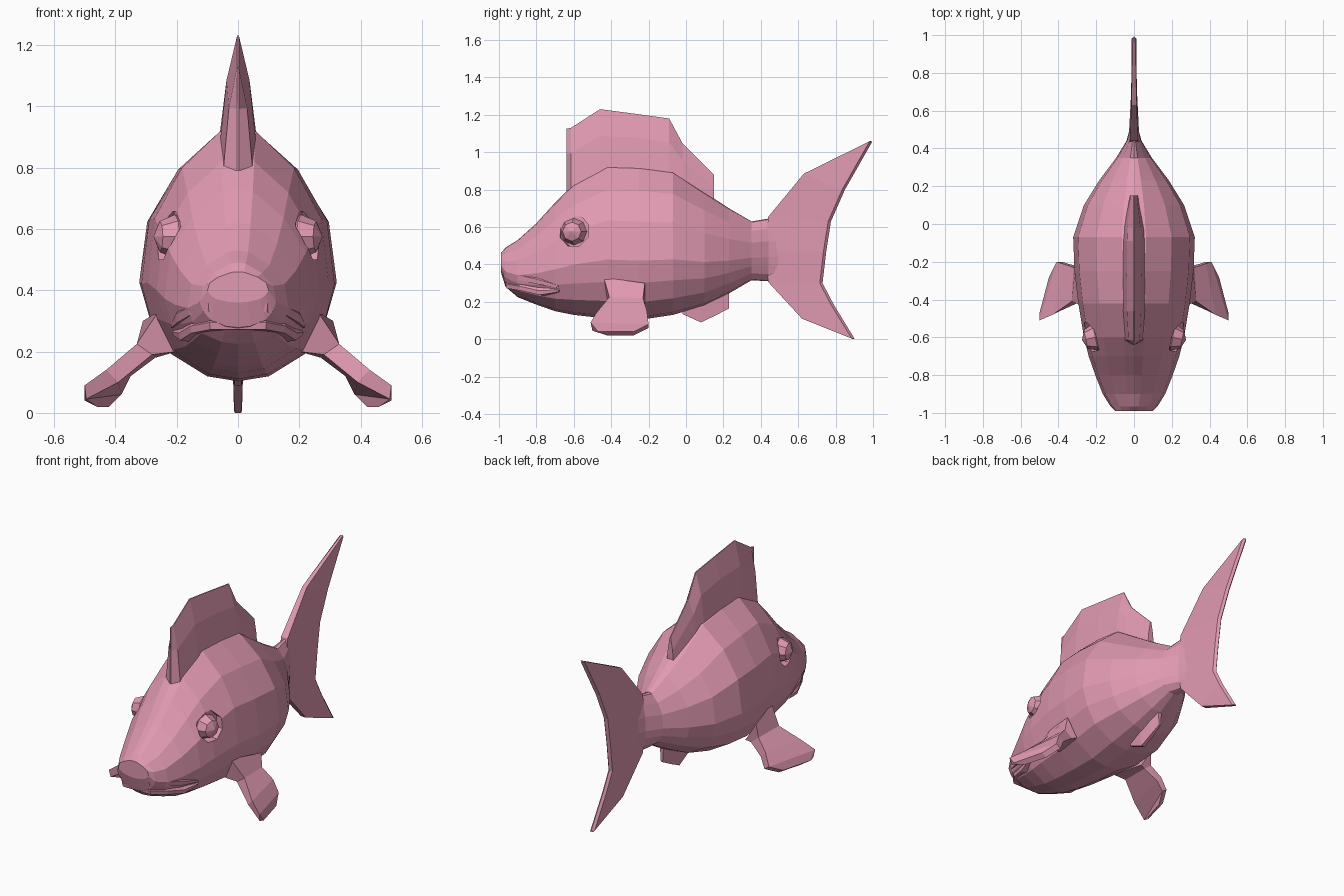
import bpy, bmesh, math
from mathutils import Vector, Matrix

if "Cube" in bpy.data.objects:
    bpy.data.objects.remove(bpy.data.objects["Cube"])

pink = bpy.data.materials.new("pink")
pink.diffuse_color = (0.75, 0.32, 0.44, 1)
pink.use_nodes = True
pink.node_tree.nodes["Principled BSDF"].inputs["Base Color"].default_value = pink.diffuse_color


def add_object(name, bm):
    bmesh.ops.remove_doubles(bm, verts=bm.verts, dist=0.0005)
    bmesh.ops.recalc_face_normals(bm, faces=bm.faces)
    me = bpy.data.meshes.new(name)
    bm.to_mesh(me)
    bm.free()
    me.materials.append(pink)
    ob = bpy.data.objects.new(name, me)
    bpy.context.collection.objects.link(ob)
    return ob


def loft(name, rings):
    """Join closed rings of equal length and cap both ends."""
    bm = bmesh.new()
    rows = [[bm.verts.new(p) for p in r] for r in rings]
    n = len(rows[0])
    for a, b in zip(rows, rows[1:]):
        for i in range(n):
            j = (i + 1) % n
            bm.faces.new((a[i], a[j], b[j], b[i]))
    bm.faces.new(rows[0])
    bm.faces.new(rows[-1])
    return add_object(name, bm)


def mirrored(name, rings):
    for side, s in (("right", 1), ("left", -1)):
        loft(side + "_" + name, [[(s * x, y, z) for x, y, z in r] for r in rings])


# Body: egg-shaped section (width, height fraction) swept along y
half = [(0, 0), (.32, .02), (.72, .115), (.9, .24), (1, .385),
        (.92, .64), (.62, .84), (.2, .985), (0, 1)]
section = half + [(-w, t) for w, t in half[-2:0:-1]]
# y, top, bottom, half width
stations = [(-.99, .46, .36, .10), (-.965, .49, .28, .125), (-.9, .53, .225, .165),
            (-.8, .62, .185, .205), (-.7, .73, .15, .24), (-.6, .83, .13, .265),
            (-.42, .93, .11, .295), (-.25, .925, .103, .315), (-.07, .90, .13, .322),
            (.1, .785, .18, .265), (.23, .70, .245, .185), (.35, .63, .315, .095),
            (.44, .645, .31, .04), (.52, .62, .33, .018)]
body = loft("body", [[(w * u, y, lo + t * (hi - lo)) for u, t in section]
                     for y, hi, lo, w in stations])

# Eyes: shallow eight-sided sockets with faceted balls
for s in (1, -1):
    side = "right" if s > 0 else "left"
    turn = Matrix.Rotation(math.pi / 2, 4, 'Y')
    tilt = Matrix.Rotation(-s * .2, 4, 'Z')
    place = Matrix.Translation((s * .25, -.6, .578)) @ tilt
    bm = bmesh.new()
    bmesh.ops.create_cone(bm, cap_ends=True, segments=8, radius1=.085, radius2=.085,
                          depth=.1, matrix=place @ turn @ Matrix.Rotation(math.pi / 8, 4, 'Z'))
    cutter = add_object(side + "_socket_cutter", bm)
    cutter.hide_render = True
    cutter.display_type = 'WIRE'
    mod = body.modifiers.new(side + "_socket", 'BOOLEAN')
    mod.operation = 'DIFFERENCE'
    mod.object = cutter
    bm = bmesh.new()
    bmesh.ops.create_uvsphere(bm, u_segments=8, v_segments=4, radius=.072,
                              matrix=Matrix.Translation((s * .205, -.6, .575)) @ tilt @ turn)
    add_object(side + "_eye", bm)

# Bake the socket cuts and drop the cutters
bpy.context.view_layer.objects.active = body
for mod in list(body.modifiers):
    cutter = mod.object
    bpy.ops.object.modifier_apply(modifier=mod.name)
    bpy.data.objects.remove(cutter)

# Lips: wedge bands wrapped round the snout
path = [(.21, -.68, .285), (.185, -.78, .315), (.15, -.88, .338), (.09, -.955, .35)]
path += [(-x, y, z) for x, y, z in reversed(path)]


def lip(name, drop, push, r):
    rings = []
    for i, (x, y, z) in enumerate(path):
        out = Vector((x, y + .6, 0)).normalized()
        k = .4 if i in (0, len(path) - 1) else 1
        p = Vector((x, y, z - drop * k)) + out * push * k
        up = Vector((0, 0, r * k))
        rings.append([p + up, p + out * r * .7 * k + up * .2,
                      p + out * r * .5 * k - up * .7, p - out * .05 - up, p - out * .05 + up])
    loft(name, rings)


lip("upper_lip", 0, .005, .03)
lip("lower_lip", .06, -.008, .026)

# Dorsal fin: thick base tapering to a sharp crest (y, base z, top z, half width)
dorsal = [(-.64, .79, 1.125, .004), (-.615, .79, 1.13, .048), (-.46, .87, 1.23, .06),
          (-.27, .89, 1.205, .062), (-.09, .86, 1.18, .06), (-.02, .82, 1.05, .056),
          (.15, .70, .88, .025)]
loft("dorsal_fin", [[(-w, y, b), (-.62 * w, y, b + .6 * (t - b)), (-.003, y, t),
                     (.003, y, t), (.62 * w, y, b + .6 * (t - b)), (w, y, b)]
                    for y, b, t, w in dorsal])

# Tail fin: leading and trailing points from top to bottom (y, z, y, z, half width)
tail = [(.985, 1.06, .995, 1.055, .006), (.63, .885, .85, .80, .014),
        (.44, .655, .775, .63, .022), (.42, .47, .75, .47, .03),
        (.44, .305, .73, .30, .022), (.62, .11, .79, .185, .016), (.895, 0, .9, .005, .01)]
loft("tail_fin", [[(-w, y, z), (-.013, y2 - .015, z2), (0, y2, z2), (.013, y2 - .015, z2), (w, y, z)]
                  for y, z, y2, z2, w in tail])

# Belly fin under the rear of the body (y, base z, tip z, half width)
belly = [(-.02, .2, .135, .02), (.08, .24, .09, .03), (.16, .27, .128, .025), (.23, .30, .165, .015)]
loft("belly_fin", [[(-w, y, b), (-.4 * w, y, t), (.4 * w, y, t), (w, y, b)]
                   for y, b, t, w in belly])

# Pectoral fins: front-top, front-bottom, back-bottom, back-top corners, root to tip
mirrored("pectoral_fin", [
    [(.26, -.44, .33), (.20, -.42, .20), (.24, -.22, .19), (.31, -.22, .30)],
    [(.33, -.41, .225), (.28, -.41, .19), (.27, -.23, .18), (.32, -.23, .22)],
    [(.43, -.48, .14), (.39, -.46, .10), (.35, -.21, .12), (.38, -.21, .155)],
    [(.50, -.51, .09), (.495, -.50, .045), (.38, -.20, .06), (.41, -.20, .08)],
    [(.50, -.47, .04), (.46, -.42, .02), (.42, -.28, .02), (.45, -.28, .04)]])
